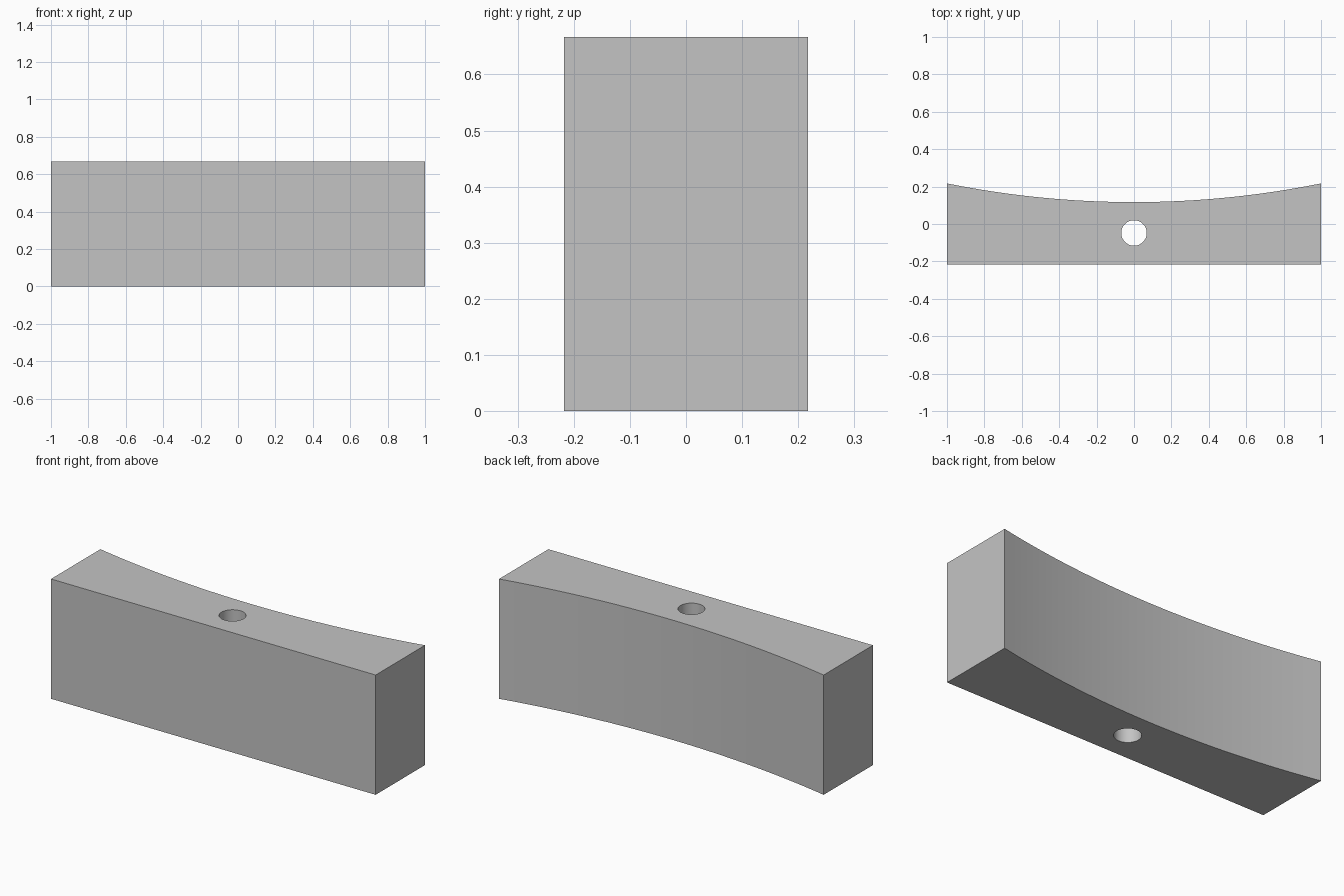
import bpy, bmesh, math
from mathutils import Vector

cube = bpy.data.objects.get("Cube")
if cube:
    bpy.data.objects.remove(cube, do_unlink=True)

WIDTH, HEIGHT, FRONT, BACK = 2.0, 0.667, -0.217, 0.217
SAG, ARC_STEPS = 0.1, 32
HOLE_Y, HOLE_R, HOLE_STEPS = -0.048, 0.068, 48

# Plain grey material
grey = bpy.data.materials.new("grey")
grey.use_nodes = True
colour = (0.55, 0.55, 0.55, 1)
grey.diffuse_color = colour
grey.node_tree.nodes["Principled BSDF"].inputs["Base Color"].default_value = colour

# Outline: straight front and ends, concave circular back
half = WIDTH / 2
radius = (half ** 2 + SAG ** 2) / (2 * SAG)
centre_y = BACK - SAG + radius
sweep = math.asin(half / radius)
outline = [(-half, FRONT), (half, FRONT)]
for i in range(ARC_STEPS + 1):
    a = sweep * (1 - 2 * i / ARC_STEPS)
    outline.append((radius * math.sin(a), centre_y - radius * math.cos(a)))

# Round hole through the block
hole = []
for i in range(HOLE_STEPS):
    a = math.tau * i / HOLE_STEPS
    hole.append((HOLE_R * math.cos(a), HOLE_Y + HOLE_R * math.sin(a)))

bm = bmesh.new()
edges = []
for loop in (outline, hole):
    verts = [bm.verts.new((x, y, 0)) for x, y in loop]
    edges += [bm.edges.new((v, verts[i - 1])) for i, v in enumerate(verts)]

# Fill the profile around the hole and raise it to full height
bmesh.ops.triangle_fill(bm, edges=edges, use_beauty=True, normal=Vector((0, 0, 1)))
raised = bmesh.ops.extrude_face_region(bm, geom=bm.faces[:], use_keep_orig=True)
top = [g for g in raised["geom"] if isinstance(g, bmesh.types.BMVert)]
bmesh.ops.translate(bm, verts=top, vec=(0, 0, HEIGHT))
bmesh.ops.recalc_face_normals(bm, faces=bm.faces[:])

mesh = bpy.data.meshes.new("curved_block")
bm.to_mesh(mesh)
bm.free()
mesh.materials.append(grey)
block = bpy.data.objects.new("curved_block", mesh)
bpy.context.collection.objects.link(block)

# Smooth curved walls, crisp corners
bpy.ops.object.select_all(action="DESELECT")
block.select_set(True)
bpy.context.view_layer.objects.active = block
bpy.ops.object.shade_smooth_by_angle(angle=math.radians(30))
